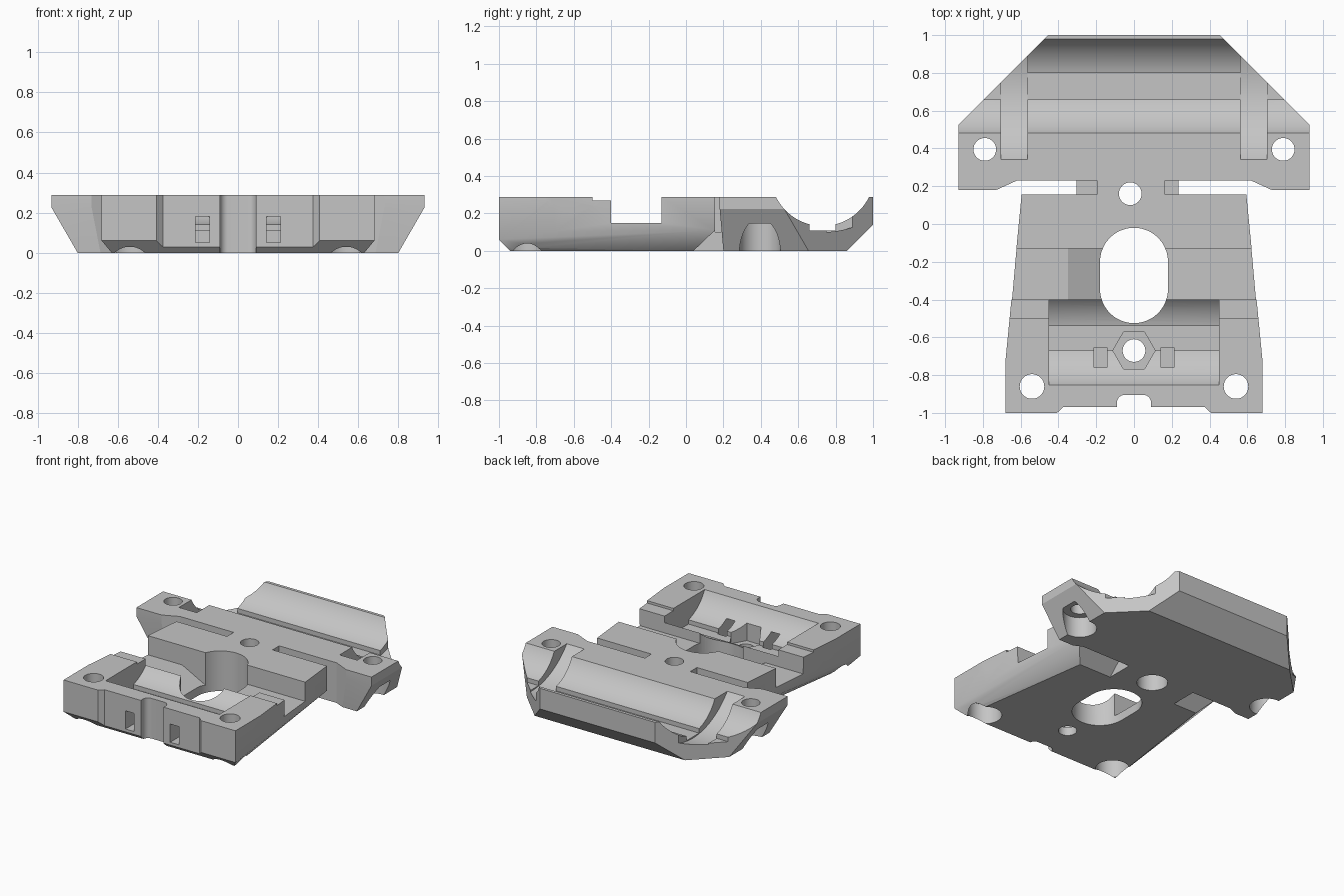
import bpy, bmesh, math
from mathutils import Matrix, Vector

old = bpy.data.objects.get("Cube")
if old:
    bpy.data.objects.remove(old, do_unlink=True)

TOP = 0.287
grey = bpy.data.materials.new("plain grey")
grey.use_nodes = True
colour = (0.56, 0.56, 0.56, 1)
grey.diffuse_color = colour
grey.node_tree.nodes["Principled BSDF"].inputs["Base Color"].default_value = colour


def finish(bm, name):
    bmesh.ops.recalc_face_normals(bm, faces=bm.faces)
    mesh = bpy.data.meshes.new(name)
    bm.to_mesh(mesh)
    bm.free()
    mesh.materials.append(grey)
    ob = bpy.data.objects.new(name, mesh)
    bpy.context.collection.objects.link(ob)
    return ob


def mirrored_hull(name, points):
    """Convex solid from points on the left side and their mirror images."""
    bm = bmesh.new()
    for x, y, z in points:
        bm.verts.new((x, y, z))
        bm.verts.new((-x, y, z))
    bmesh.ops.convex_hull(bm, input=bm.verts)
    bmesh.ops.dissolve_limit(bm, angle_limit=0.01, verts=bm.verts, edges=bm.edges)
    return finish(bm, name)


def prism(name, outline, low, high, axis="z"):
    """Extrude an outline along z, or a (x, z) outline along y."""
    bm = bmesh.new()
    if axis == "z":
        verts = [bm.verts.new((a, b, low)) for a, b in outline]
        move = Vector((0, 0, high - low))
    else:
        verts = [bm.verts.new((a, low, b)) for a, b in outline]
        move = Vector((0, high - low, 0))
    face = bm.faces.new(verts)
    new = bmesh.ops.extrude_face_region(bm, geom=[face])["geom"]
    bmesh.ops.translate(bm, vec=move, verts=[v for v in new if isinstance(v, bmesh.types.BMVert)])
    return finish(bm, name)


def box(name, x0, x1, y0, y1, z0, z1):
    return prism(name, [(x0, y0), (x1, y0), (x1, y1), (x0, y1)], z0, z1)


def rod(name, centre, r, length, axis="z", sides=64):
    bm = bmesh.new()
    bmesh.ops.create_cone(bm, cap_ends=True, segments=sides, radius1=r, radius2=r, depth=length)
    turn = Matrix.Rotation(math.pi / 2, 4, "Y") if axis == "x" else Matrix()
    bm.transform(Matrix.Translation(centre) @ turn)
    return finish(bm, name)


def combine(target, tool, operation="DIFFERENCE"):
    tool.hide_render = True
    mod = target.modifiers.new("combine", "BOOLEAN")
    mod.operation, mod.solver, mod.object = operation, "EXACT", tool
    bpy.context.view_layer.objects.active = target
    bpy.ops.object.modifier_apply(modifier=mod.name)
    bpy.data.objects.remove(tool, do_unlink=True)


# Front plate with chamfered underside
carriage = mirrored_hull("carriage_body", [
    (0.595, 0.155, TOP), (0.68, -0.72, TOP), (0.68, -1, TOP),
    (0.595, 0.155, 0.11), (0.67, -0.7, 0.105), (0.68, -1, 0.06),
    (0.49, 0.04, 0), (0.57, -0.7, 0), (0.63, -0.94, 0)])

# Rear wing plate with slanted sides and rear chamfer
wing = mirrored_hull("rear_wing", [
    (0.93, 0.18, TOP), (0.93, 0.525, TOP), (0.455, 1, TOP),
    (0.93, 0.18, 0.225), (0.93, 0.525, 0.225), (0.455, 1, 0.14),
    (0.8, 0.2, 0), (0.8, 0.655, 0), (0.595, 0.86, 0)])
combine(wing, prism("wing_relief", [(-0.75, 0.1), (0.75, 0.1), (0.73, 0.18),
                                   (0.62, 0.23), (-0.62, 0.23), (-0.73, 0.18)], -0.1, 0.4))
combine(carriage, wing, "UNION")

# Neck joining the plates, with a lowered pocket on each side
combine(carriage, box("neck", -0.305, 0.235, 0, 0.35, 0, TOP), "UNION")
for x0, x1 in ((-0.32, -0.195), (0.165, 0.25)):
    combine(carriage, box("neck_pocket", x0, x1, 0.155, 0.23, 0.1, 0.4))

# Rear bearing trough, its floor slot and the strap grooves
combine(carriage, rod("rear_trough", (0, 0.73, 0.41), 0.277, 2.2, "x", 96))
combine(carriage, box("rear_floor_slot", -1, 1, 0.66, 0.8, 0.11, 0.4))
for side in (-1, 1):
    combine(carriage, rod("strap_groove", (side * 0.635, 0.73, 0.6), 0.5, 0.14, "x", 128))

# Front rod trough, wider bearing seat and floor slot
combine(carriage, box("ridge_top", -1, 1, -0.5, -0.39, 0.27, 0.4))
combine(carriage, rod("front_trough", (0, -0.605, 0.397), 0.187, 2, "x", 96))
combine(carriage, rod("front_seat", (0, -0.605, 0.41), 0.277, 0.9, "x", 96))
combine(carriage, box("front_floor_slot", -0.45, 0.45, -0.67, -0.54, 0.11, 0.4))

# Wide cross channel and the ramp beside the opening
combine(carriage, box("cross_channel", -1, 1, -0.4, -0.13, 0.15, 0.4))
combine(carriage, prism("ramp", [(-0.35, 0.15), (-0.1, 0.02), (-0.1, 0.2), (-0.35, 0.2)],
                        -0.4, -0.13, "y"))

# Oblong central opening
oblong = []
for middle, start in ((-0.2, 0), (-0.345, math.pi)):
    for i in range(25):
        a = start + math.pi * i / 24
        oblong.append((0.18 * math.cos(a), middle + 0.18 * math.sin(a)))
combine(carriage, prism("opening", oblong, -0.1, 0.4))

# Screw holes, counterbored from below
for x, y, r, bore, depth in ((-0.79, 0.395, 0.06, 0.11, 0.145), (0.79, 0.395, 0.06, 0.11, 0.145),
                             (-0.54, -0.86, 0.065, 0.11, 0.145), (0.54, -0.86, 0.065, 0.11, 0.145),
                             (-0.02, 0.16, 0.06, 0.1, 0.145)):
    combine(carriage, rod("screw_hole", (x, y, 0.15), r, 0.5))
    combine(carriage, rod("counterbore", (x, y, depth - 0.15), bore, 0.3))

# Hexagonal nut pocket with its hole
hexagon = [(0.112 * math.cos(i * math.pi / 3), -0.67 + 0.112 * math.sin(i * math.pi / 3))
           for i in range(6)]
combine(carriage, prism("nut_pocket", hexagon, 0.06, 0.4))
combine(carriage, rod("nut_hole", (0, -0.67, 0.1), 0.06, 0.4))

# Front face: shallow recess, rounded notch and two strap windows
combine(carriage, prism("front_recess", [(-0.44, -1.03), (0.44, -1.03), (0.375, -0.97),
                                        (-0.375, -0.97)], -0.1, 0.4))
notch = [(-0.09, -1.1), (0.09, -1.1)]
for side in (1, -1):
    arc = [(side * (0.05 + 0.04 * math.cos(a)), -0.945 + 0.04 * math.sin(a))
           for a in [i * math.pi / 16 for i in range(9)]]
    notch += arc if side > 0 else arc[::-1]
combine(carriage, prism("front_notch", notch, -0.1, 0.4))
for side in (-1, 1):
    x = side * 0.177
    combine(carriage, box("strap_window", x - 0.034, x + 0.034, -1.1, -0.655, 0.05, 0.18))

# Smooth the curved walls, keep the edges crisp
bpy.ops.object.select_all(action="DESELECT")
carriage.select_set(True)
bpy.context.view_layer.objects.active = carriage
bpy.ops.object.shade_smooth_by_angle(angle=math.radians(20))
